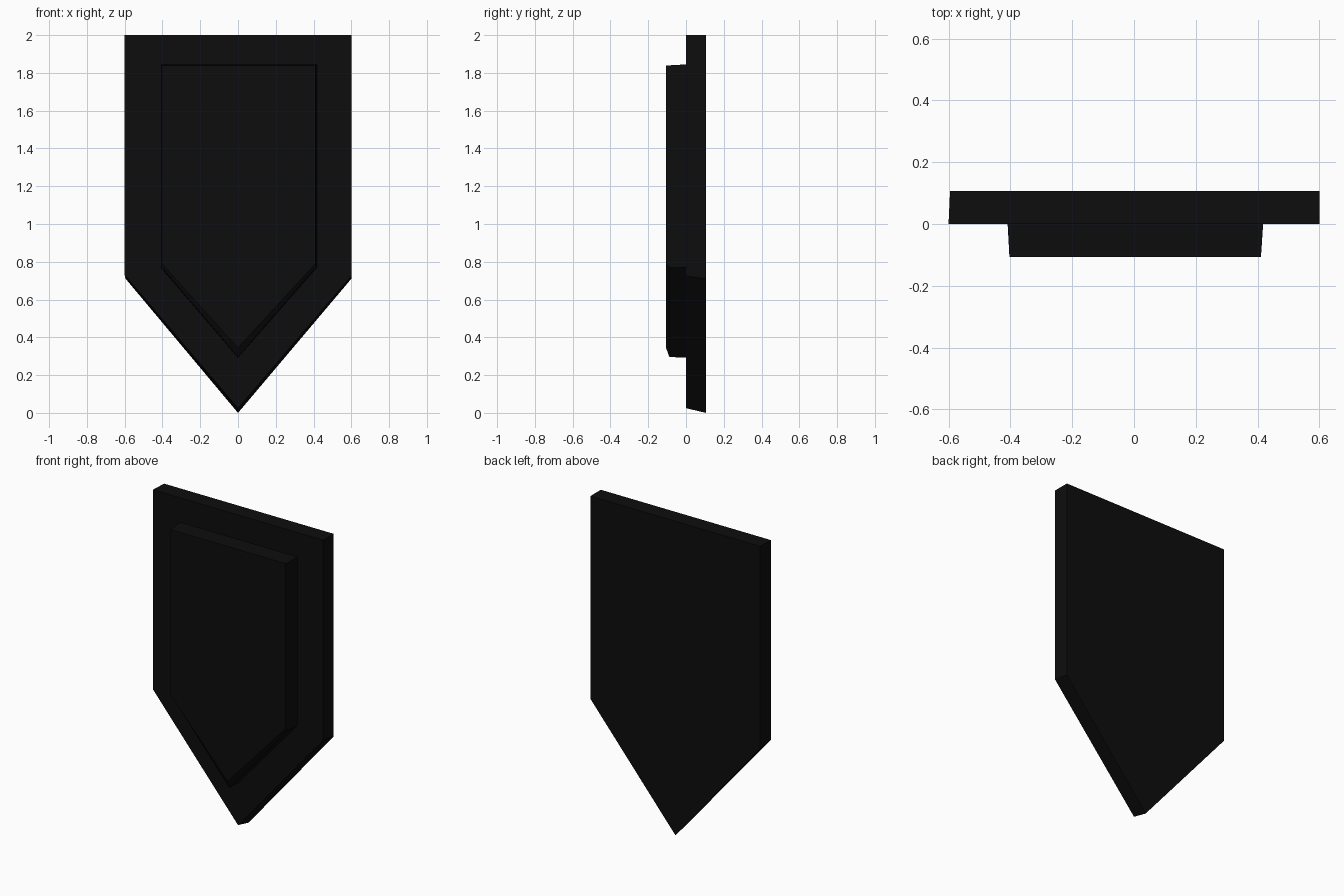
import bpy
import bmesh

cube = bpy.data.objects.get("Cube")
if cube:
    bpy.data.objects.remove(cube, do_unlink=True)

black = bpy.data.materials.new("matte_black")
black.use_nodes = True
colour = (0.004, 0.004, 0.004, 1)
black.diffuse_color = colour
black.node_tree.nodes["Principled BSDF"].inputs["Base Color"].default_value = colour


def pennant(left, right, top, left_shoulder, right_shoulder, tip):
    """Five-sided outline, flat at the top and pointed at the bottom."""
    return [(left, top), (right, top), (right, right_shoulder),
            (0, tip), (left, left_shoulder)]


def loft(name, sections):
    """Join matching outlines, given from front to back, into a closed solid."""
    bm = bmesh.new()
    rings = [[bm.verts.new((x, y, z)) for x, z in outline]
             for y, outline in sections]
    for a, b in zip(rings, rings[1:]):
        for i in range(len(a)):
            j = (i + 1) % len(a)
            bm.faces.new((a[i], a[j], b[j], b[i]))
    bm.faces.new(rings[0])
    bm.faces.new(rings[-1])
    bmesh.ops.recalc_face_normals(bm, faces=bm.faces)
    mesh = bpy.data.meshes.new(name)
    bm.to_mesh(mesh)
    bm.free()
    mesh.materials.append(black)
    obj = bpy.data.objects.new(name, mesh)
    bpy.context.collection.objects.link(obj)
    return obj


# Wide backing plate, its lower edge slanting slightly towards the back
loft("back_plate", [
    (0.0, pennant(-0.6, 0.6, 2.0, 0.73, 0.725, 0.025)),
    (0.106, pennant(-0.595, 0.6, 2.0, 0.71, 0.71, 0.0)),
])

# Raised front panel with a chamfered point
loft("front_panel", [
    (-0.106, pennant(-0.403, 0.41, 1.84, 0.79, 0.79, 0.345)),
    (-0.088, pennant(-0.404, 0.412, 1.84, 0.77, 0.77, 0.296)),
    (0.004, pennant(-0.409, 0.418, 1.845, 0.77, 0.77, 0.292)),
])
